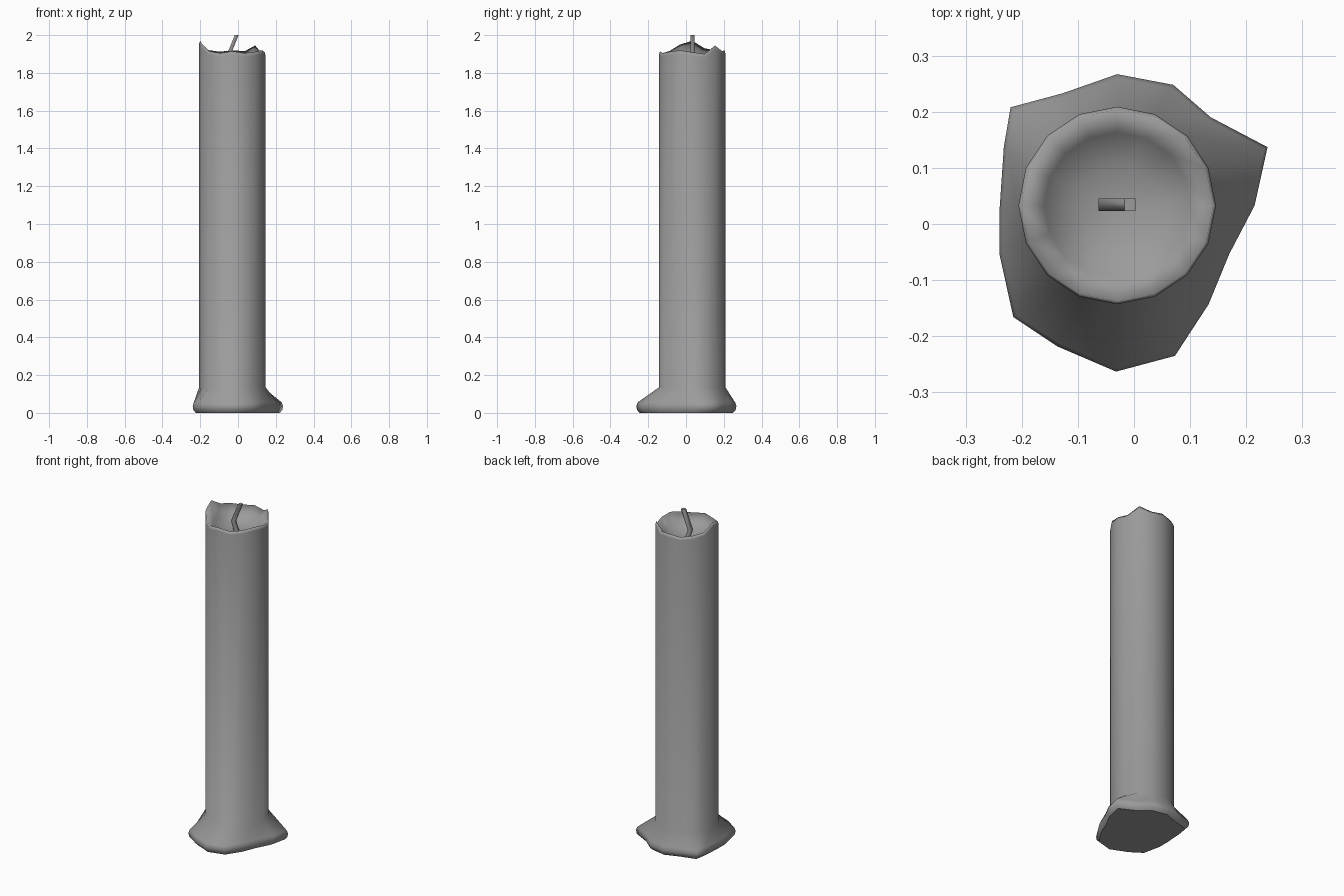
import bpy, bmesh
from math import cos, sin, pi

if "Cube" in bpy.data.objects:
    bpy.data.objects.remove(bpy.data.objects["Cube"])

N = 16
CX, CY, R = -0.03, 0.033, 0.176

grey = bpy.data.materials.new("dark_wax")
grey.diffuse_color = (0.33, 0.33, 0.33, 1)
grey.use_nodes = True
grey.node_tree.nodes["Principled BSDF"].inputs["Base Color"].default_value = grey.diffuse_color


def circle(r, heights):
    return [(CX + r * cos(2 * pi * i / N), CY + r * sin(2 * pi * i / N), heights[i])
            for i in range(N)]


def inset(outline, k, z):
    return [(x * k, y * k, z) for x, y in outline]


def loft(name, rings, tip=None):
    """Skin a stack of rings, cap the bottom sharply, close the top with a cap or a tip."""
    bm = bmesh.new()
    loops = [[bm.verts.new(p) for p in ring] for ring in rings]
    n = len(rings[0])
    for a, b in zip(loops, loops[1:]):
        for i in range(n):
            j = (i + 1) % n
            bm.faces.new((a[i], a[j], b[j], b[i]))
    caps = [bm.faces.new(loops[0][::-1])]
    if tip:
        t = bm.verts.new(tip)
        for i in range(n):
            bm.faces.new((loops[-1][i], loops[-1][(i + 1) % n], t))
    else:
        caps.append(bm.faces.new(loops[-1]))
    bmesh.ops.recalc_face_normals(bm, faces=bm.faces)
    for f in bm.faces:
        f.smooth = True
    for f in caps:
        for e in f.edges:
            e.smooth = False
    me = bpy.data.meshes.new(name)
    bm.to_mesh(me)
    bm.free()
    me.materials.append(grey)
    ob = bpy.data.objects.new(name, me)
    bpy.context.collection.objects.link(ob)
    return ob


# Irregular puddle of melted wax, counter-clockwise from +x
puddle = [(.215, .033), (.238, .137), (.137, .19), (.07, .248),
          (-.03, .267), (-.127, .233), (-.22, .208), (-.232, .137),
          (-.24, .02), (-.24, -.053), (-.215, -.166), (-.137, -.218),
          (-.032, -.263), (.073, -.235), (.133, -.143), (.17, -.053)]

# Uneven melted rim heights
rim = [1.91, 1.90, 1.945, 1.915, 1.92, 1.912, 1.92, 1.93,
       1.97, 1.95, 1.915, 1.905, 1.915, 1.905, 1.912, 1.92]

# Candle body: puddle, straight column, rim, hollow bowl
candle = loft("candle_body", [
    inset(puddle, 0.93, 0.0),
    inset(puddle, 0.985, 0.015),
    inset(puddle, 1.0, 0.035),
    inset(puddle, 0.975, 0.055),
    circle(R, [0.135] * N),
    circle(R, [z - 0.018 for z in rim]),
    circle(R - 0.005, rim),
    circle(0.13, [1.865 + 0.3 * (z - 1.915) for z in rim]),
    circle(0.07, [1.838] * N),
], tip=(CX, CY, 1.83))

# Bent wick with a square section
wick = loft("wick", [
    [(x - .01, .023, z), (x + .01, .023, z), (x + .01, .045, z), (x - .01, .045, z)]
    for x, z in [(-.03, 1.82), (-.053, 1.885), (-.007, 2.0)]])
